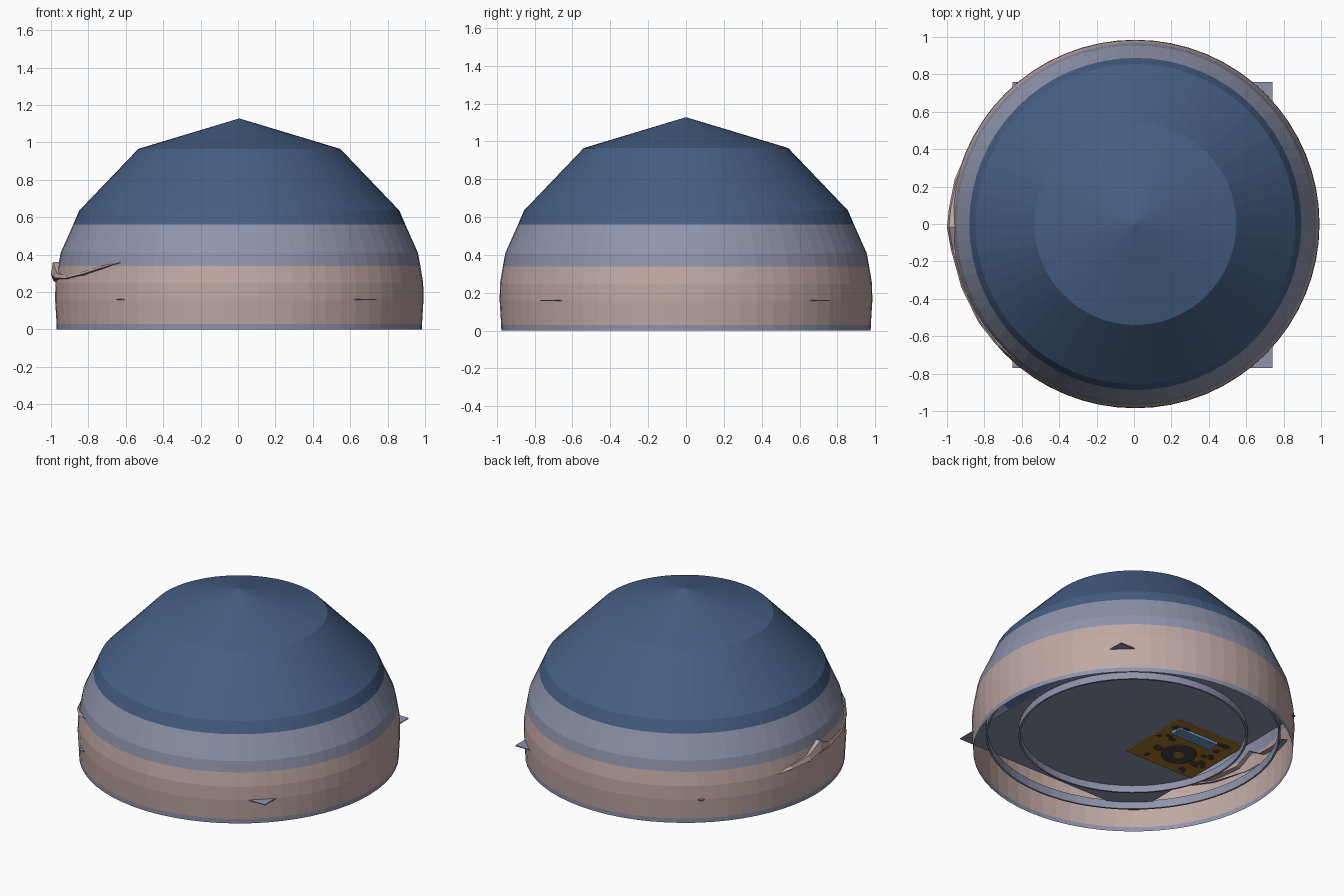
import bpy, bmesh, math, random
from mathutils import Matrix

if "Cube" in bpy.data.objects:
    bpy.data.objects.remove(bpy.data.objects["Cube"], do_unlink=True)

CX = 0.007  # dome axis


def linear(c):
    c /= 255
    return c / 12.92 if c <= 0.04045 else ((c + 0.055) / 1.055) ** 2.4


def material(name, r, g, b):
    m = bpy.data.materials.new(name)
    m.use_nodes = True
    col = (linear(r), linear(g), linear(b), 1)
    m.diffuse_color = col
    m.node_tree.nodes["Principled BSDF"].inputs["Base Color"].default_value = col
    return m


navy = material("dark blue", 70, 95, 132)
slate = material("blue grey", 142, 148, 172)
rose = material("dusty pink", 192, 168, 163)
brown = material("brown", 165, 118, 45)
sky = material("light blue", 110, 150, 190)
charcoal = material("charcoal", 75, 70, 66)


def finish(bm, name, mats):
    mesh = bpy.data.meshes.new(name)
    bm.to_mesh(mesh)
    bm.free()
    for m in mats:
        mesh.materials.append(m)
    ob = bpy.data.objects.new(name, mesh)
    bpy.context.collection.objects.link(ob)
    return ob


def revolve(name, profile, mats, rule=None, sides=64, x=CX, y=0):
    """Spin an (r, z) profile around a vertical axis; rule(z) picks the colour."""
    bm = bmesh.new()
    verts = [bm.verts.new((r, 0, z)) for r, z in profile]
    edges = [bm.edges.new(p) for p in zip(verts, verts[1:])]
    bmesh.ops.spin(bm, geom=verts + edges, cent=(0, 0, 0), axis=(0, 0, 1),
                   angle=math.tau, steps=sides, use_merge=True)
    bmesh.ops.remove_doubles(bm, verts=bm.verts, dist=1e-4)
    bmesh.ops.recalc_face_normals(bm, faces=bm.faces)
    if rule:
        for f in bm.faces:
            f.material_index = rule(f.calc_center_bounds().z)
    bmesh.ops.translate(bm, verts=bm.verts, vec=(x, y, 0))
    return finish(bm, name, mats)


def box(name, cx, cy, cz, sx, sy, sz, mat):
    bm = bmesh.new()
    bmesh.ops.create_cube(bm, size=1, matrix=Matrix.Translation((cx, cy, cz))
                          @ Matrix.Diagonal((sx, sy, sz, 1)))
    return finish(bm, name, [mat])


# Open dome shell, coloured in horizontal bands
def band(z):
    if z < 0.03 or 0.34 < z < 0.56:
        return 1
    return 2 if z < 0.34 else 0


revolve("dome_shell",
        [(0.976, 0), (0.977, 0.03), (0.985, 0.16), (0.983, 0.25), (0.968, 0.34),
         (0.955, 0.41), (0.888, 0.56), (0.856, 0.635), (0.54, 0.965), (0, 1.128)],
        [navy, slate, rose], band)

# Square floor whose corners poke through the shell
box("floor", 0.045, -0.005, 0.159, 1.39, 1.53, 0.006, slate)

# Rings under the floor
for name, r, z0, z1 in (("outer_ring", 0.9, 0.11, 0.165), ("inner_ring", 0.7, 0.11, 0.157)):
    revolve(name, [(r, z1), (r, z0), (r - 0.012, z0), (r - 0.012, z1)], [slate])

# Patterned panel on the underside of the floor
box("panel", -0.38, 0.03, 0.152, 0.52, 0.5, 0.008, brown)
revolve("panel_wheel", [(0, 0.143), (0.11, 0.143), (0.11, 0.15)], [charcoal], sides=24, x=-0.39, y=-0.04)
revolve("panel_hub", [(0, 0.139), (0.035, 0.139), (0.035, 0.144)], [brown], sides=16, x=-0.39, y=-0.04)
box("panel_bar", -0.33, 0.18, 0.14, 0.3, 0.08, 0.02, sky)
random.seed(4)
for i in range(26):
    side = random.choice((-1, 1))
    box("panel_detail", -0.38 + side * random.uniform(0.13, 0.23), random.uniform(-0.19, 0.25),
        0.145, random.uniform(0.01, 0.05), random.uniform(0.01, 0.04), 0.008, charcoal)

# Jagged ridge breaking out of the right side: angle, low z, high z, reach
ridge = [(156, 0.235, 0.24, 0.98), (166, 0.24, 0.275, 0.995), (175, 0.225, 0.30, 1.0),
         (181, 0.23, 0.36, 1.007), (188, 0.25, 0.30, 0.995), (200, 0.26, 0.285, 0.99),
         (212, 0.28, 0.31, 0.99), (221, 0.315, 0.34, 0.985), (229, 0.355, 0.362, 0.968)]
bm = bmesh.new()
rows = []
for deg, low, high, reach in ridge:
    a = math.radians(deg)
    points = ((0.95, low), (reach, (low + high) / 2), (reach - 0.01, high), (0.94, high))
    rows.append([bm.verts.new((CX + r * math.cos(a), r * math.sin(a), z)) for r, z in points])
for p, q in zip(rows, rows[1:]):
    for i in range(3):
        bm.faces.new((p[i], p[i + 1], q[i + 1], q[i])).material_index = int(i == 0)
bmesh.ops.recalc_face_normals(bm, faces=bm.faces)
finish(bm, "side_ridge", [rose, slate])
